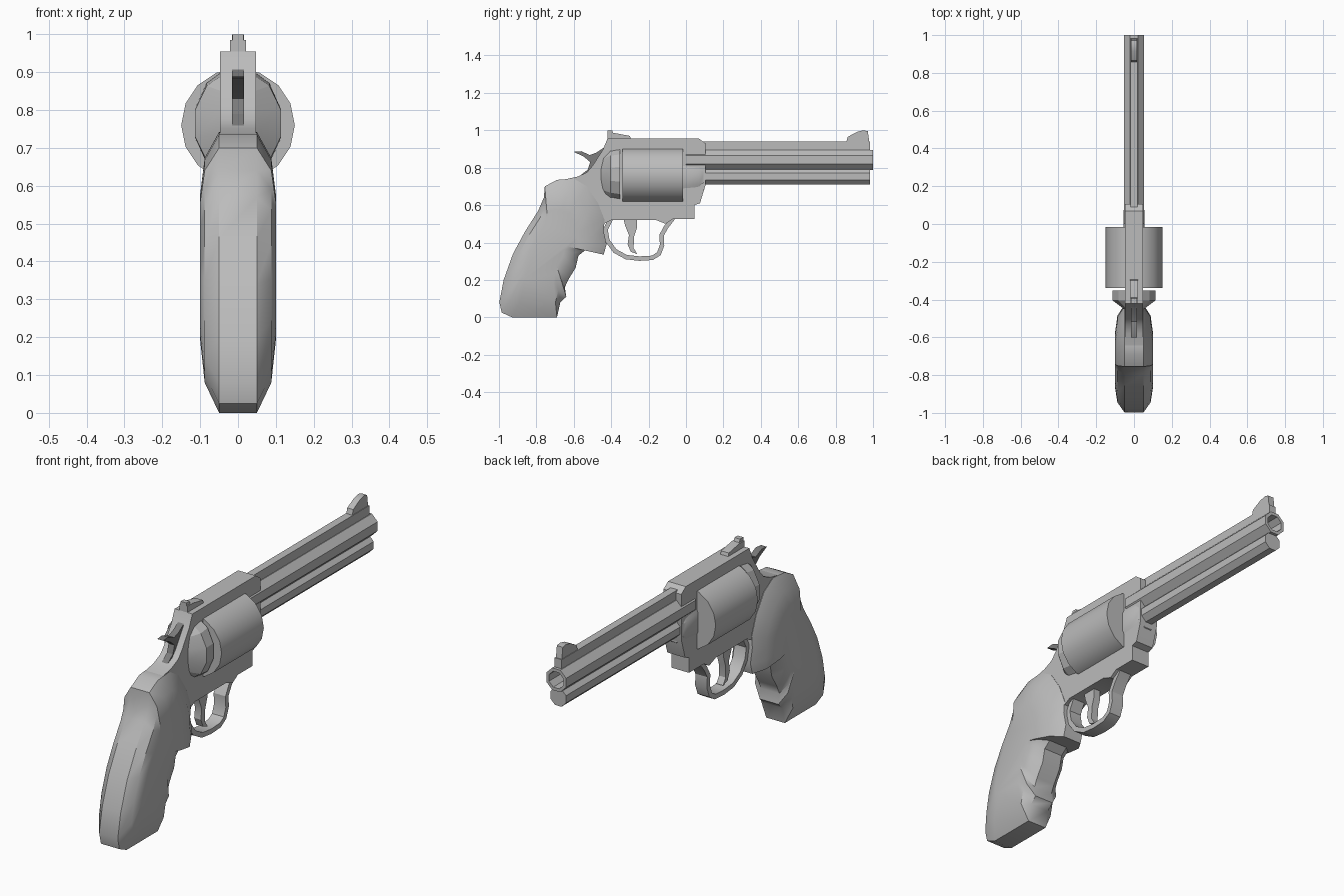
import bpy, bmesh, math

if "Cube" in bpy.data.objects:
    bpy.data.objects.remove(bpy.data.objects["Cube"], do_unlink=True)


def material(name, value):
    m = bpy.data.materials.new(name)
    m.use_nodes = True
    colour = (value, value, value, 1)
    m.diffuse_color = colour
    m.node_tree.nodes["Principled BSDF"].inputs["Base Color"].default_value = colour
    return m


STEEL = material("grey", 0.5)
DARK = material("dark_grey", 0.2)


def loft(name, rings, mat=STEEL, angle=30):
    """Skin a list of equal-length point rings and cap both ends."""
    bm = bmesh.new()
    loops = [[bm.verts.new(p) for p in ring] for ring in rings]
    n = len(loops[0])
    for a, b in zip(loops, loops[1:]):
        for i in range(n):
            j = (i + 1) % n
            bm.faces.new((a[i], a[j], b[j], b[i]))
    bm.faces.new(loops[0])
    bm.faces.new(loops[-1])
    bmesh.ops.recalc_face_normals(bm, faces=bm.faces)
    mesh = bpy.data.meshes.new(name)
    bm.to_mesh(mesh)
    bm.free()
    mesh.materials.append(mat)
    ob = bpy.data.objects.new(name, mesh)
    bpy.context.collection.objects.link(ob)
    bpy.ops.object.select_all(action='DESELECT')
    ob.select_set(True)
    bpy.context.view_layer.objects.active = ob
    bpy.ops.object.shade_smooth_by_angle(angle=math.radians(angle))
    return ob


def plate(name, half, profile, mat=STEEL):
    """Side profile in (y, z), extruded evenly to both sides."""
    return loft(name, [[(x, y, z) for y, z in profile] for x in (-half, half)], mat)


def turned(name, zc, sides, sections, phase=0.5, angle=30):
    """Sections (y, x radius, z radius) around an axis along y."""
    turns = [(i + phase) * math.tau / sides for i in range(sides)]
    return loft(name, [[(rx * math.cos(t), y, zc + rz * math.sin(t)) for t in turns]
                       for y, rx, rz in sections], angle=angle)


def strip(name, half, path, thick):
    """Flat band following a (y, z) path."""
    left, right = [], []
    for i, (y, z) in enumerate(path):
        a, b = path[max(i - 1, 0)], path[min(i + 1, len(path) - 1)]
        dy, dz = b[0] - a[0], b[1] - a[1]
        k = thick / 2 / math.hypot(dy, dz)
        left.append((y - dz * k, z + dy * k))
        right.append((y + dz * k, z - dy * k))
    return plate(name, half, left + right[::-1])


# Frame with top strap
plate("frame", 0.048, [
    (-0.42, 0.955), (0.07, 0.955), (0.105, 0.93), (0.105, 0.71), (0.075, 0.61),
    (0.045, 0.6), (0.045, 0.525), (-0.07, 0.525), (-0.11, 0.5), (-0.16, 0.52),
    (-0.4, 0.52), (-0.44, 0.5), (-0.6, 0.6), (-0.66, 0.735), (-0.58, 0.752),
    (-0.53, 0.775), (-0.5, 0.81), (-0.445, 0.895)])

# Cylinder and recoil shield
turned("cylinder", 0.76, 16, [(-0.34, 0.15, 0.15), (-0.015, 0.15, 0.15)], phase=0)
turned("recoil_shield", 0.765, 12, [
    (-0.455, 0.048, 0.115), (-0.405, 0.117, 0.14), (-0.352, 0.117, 0.15)], angle=20)

# Barrel with open bore, rod beneath it and their housings
turned("barrel", 0.842, 8, [(0.0, 0.058, 0.058), (1.0, 0.058, 0.058),
                            (1.0, 0.042, 0.042), (0.85, 0.042, 0.042)])
turned("ejector_rod", 0.753, 8, [(0.0, 0.046, 0.046), (0.985, 0.046, 0.046)])
turned("crane_housing", 0.75, 8, [(-0.018, 0.06, 0.12), (0.07, 0.06, 0.1), (0.1, 0.05, 0.07)])
plate("barrel_rib", 0.019, [(0.05, 0.85), (0.05, 0.94), (0.985, 0.94), (0.985, 0.89), (0.9, 0.885)])

# Sights
plate("front_sight", 0.016, [(0.855, 0.93), (0.865, 0.965), (0.915, 0.992), (0.95, 1.0),
                             (0.972, 0.995), (0.985, 0.9)])
plate("rear_sight_base", 0.021, [(-0.42, 0.94), (-0.42, 0.985), (-0.38, 0.985),
                                 (-0.3, 0.97), (-0.29, 0.94)])
plate("rear_sight_blade", 0.015, [(-0.42, 0.95), (-0.42, 1.0), (-0.395, 1.0), (-0.375, 0.95)])

# Hammer
plate("hammer", 0.016, [
    (-0.6, 0.885), (-0.56, 0.888), (-0.515, 0.868), (-0.48, 0.88), (-0.435, 0.91),
    (-0.42, 0.8), (-0.5, 0.75), (-0.57, 0.755), (-0.525, 0.79), (-0.512, 0.83), (-0.545, 0.858)], DARK)

# Trigger and its guard
plate("trigger", 0.018, [
    (-0.335, 0.53), (-0.325, 0.49), (-0.305, 0.44), (-0.312, 0.39), (-0.295, 0.35),
    (-0.26, 0.338), (-0.28, 0.37), (-0.278, 0.43), (-0.262, 0.48), (-0.262, 0.53)])
strip("trigger_guard", 0.032, [
    (-0.4, 0.53), (-0.43, 0.47), (-0.42, 0.41), (-0.38, 0.355), (-0.32, 0.322),
    (-0.25, 0.314), (-0.18, 0.318), (-0.145, 0.34), (-0.128, 0.385), (-0.13, 0.44),
    (-0.105, 0.485), (-0.07, 0.53)], 0.024)

# Grip with finger grooves, swelling towards the sides
outline = [
    (-0.755, 0.7), (-0.69, 0.735), (-0.6, 0.742), (-0.53, 0.7), (-0.47, 0.61),
    (-0.435, 0.52), (-0.44, 0.46), (-0.425, 0.39), (-0.44, 0.335), (-0.54, 0.358),
    (-0.575, 0.33), (-0.59, 0.265), (-0.63, 0.2), (-0.648, 0.16), (-0.64, 0.11),
    (-0.672, 0.08), (-0.69, 0.0), (-0.93, 0.0), (-0.985, 0.025), (-0.998, 0.08),
    (-0.975, 0.2), (-0.925, 0.34), (-0.86, 0.46), (-0.79, 0.57), (-0.76, 0.64)]
cy, cz = -0.73, 0.4
layers = [(-0.1, 0.52), (-0.088, 0.8), (-0.05, 1), (0.05, 1), (0.088, 0.8), (0.1, 0.52)]
loft("grip", [[(x, cy + (y - cy) * s, cz + (z - cz) * s) for y, z in outline]
              for x, s in layers], angle=36)
